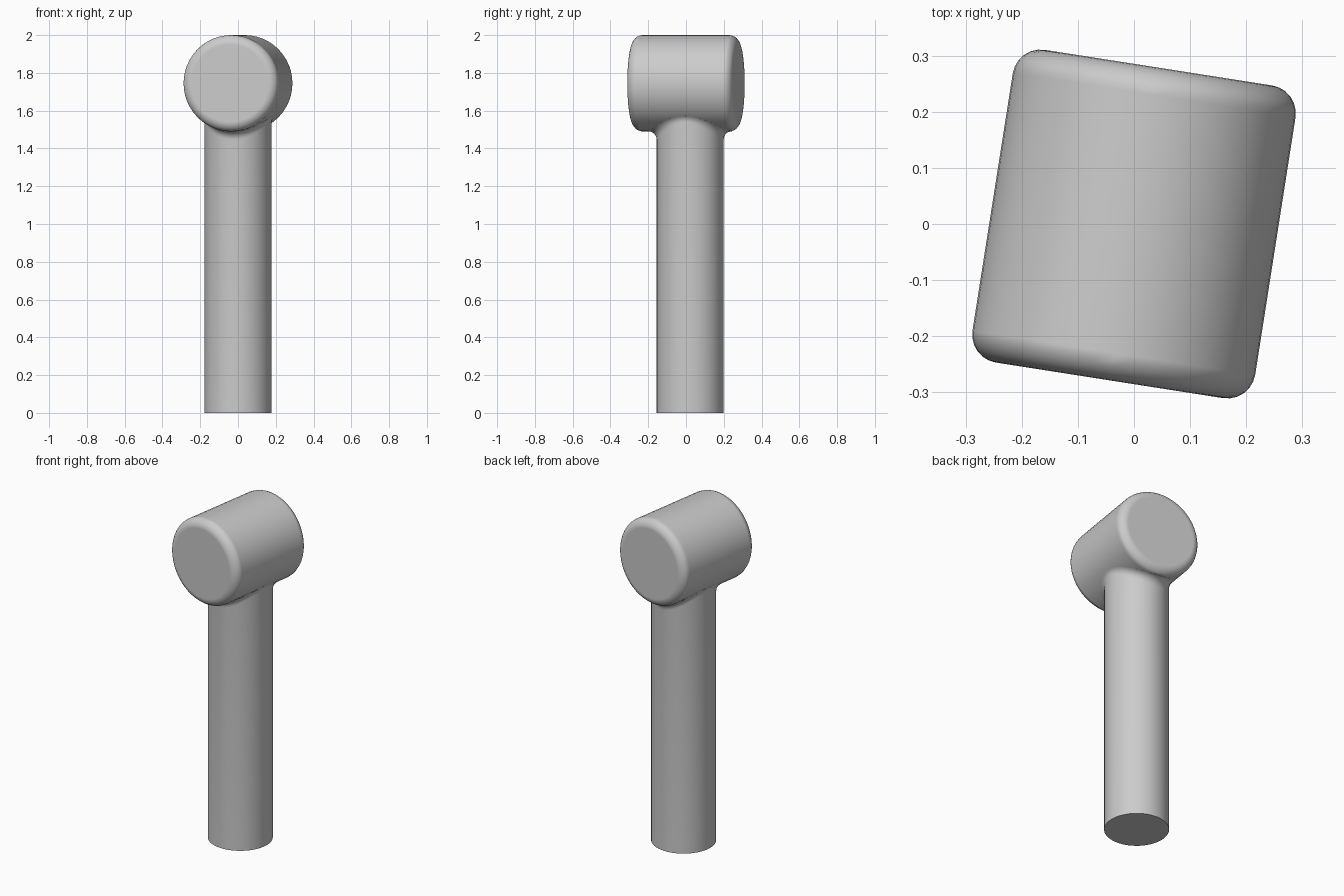
import bpy, bmesh
from math import sin, cos, pi, sqrt, radians
from mathutils import Vector

if "Cube" in bpy.data.objects:
    bpy.data.objects.remove(bpy.data.objects["Cube"])

TURN = radians(8.9)                 # head turned about the vertical
HEAD_R, HEAD_LEN, HEAD_Z = 0.255, 0.564, 1.745
POST_R, POST_AT = 0.177, Vector((0, 0.022, 0))
FILLET = 0.045
SIDES, STEPS = 48, 6

grey = bpy.data.materials.new("plain grey")
grey.use_nodes = True
colour = (0.6, 0.6, 0.6, 1)
grey.diffuse_color = colour
grey.node_tree.nodes["Principled BSDF"].inputs["Base Color"].default_value = colour

# Head: a drum lying on its side with rounded rims
bpy.ops.mesh.primitive_cylinder_add(vertices=SIDES, radius=HEAD_R, depth=HEAD_LEN,
                                    location=(0, 0, HEAD_Z), rotation=(pi / 2, 0, -TURN))
head = bpy.context.object
head.name = "head"
head.data.materials.append(grey)
bpy.ops.object.shade_smooth()
rim = head.modifiers.new("rounded rims", "BEVEL")
rim.width = 0.05
rim.segments = 6
rim.limit_method = "ANGLE"
rim.angle_limit = radians(60)
rim.harden_normals = True

# Post: a column whose top flares into the head along a rolling-ball fillet
along = Vector((sin(TURN), cos(TURN), 0))
across = Vector((cos(TURN), -sin(TURN), 0))


def post_line(angle):
    """Points up one line of the post, from the floor to inside the head."""
    out = Vector((cos(angle), sin(angle), 0))
    ball = POST_AT + out * (POST_R + FILLET)
    ball.z = HEAD_Z - sqrt((HEAD_R + FILLET) ** 2 - ball.dot(across) ** 2)
    axis_point = along * ball.dot(along) + Vector((0, 0, HEAD_Z))
    to_head = (axis_point - ball).normalized()
    arc = [ball + (-out).slerp(to_head, i / STEPS) * FILLET for i in range(STEPS + 1)]
    tuck = arc[-1] + to_head * 0.01
    return [POST_AT + out * POST_R] + arc + [tuck]


bm = bmesh.new()
lines = [[bm.verts.new(p) for p in post_line(2 * pi * i / SIDES)] for i in range(SIDES)]
for i, line in enumerate(lines):
    following = lines[(i + 1) % SIDES]
    for j in range(len(line) - 1):
        bm.faces.new((line[j], following[j], following[j + 1], line[j + 1]))
bm.faces.new([line[0] for line in reversed(lines)])
mesh = bpy.data.meshes.new("post")
bm.to_mesh(mesh)
bm.free()
mesh.materials.append(grey)
post = bpy.data.objects.new("post", mesh)
bpy.context.collection.objects.link(post)
bpy.ops.object.select_all(action="DESELECT")
post.select_set(True)
bpy.context.view_layer.objects.active = post
bpy.ops.object.shade_smooth_by_angle(angle=radians(40))
